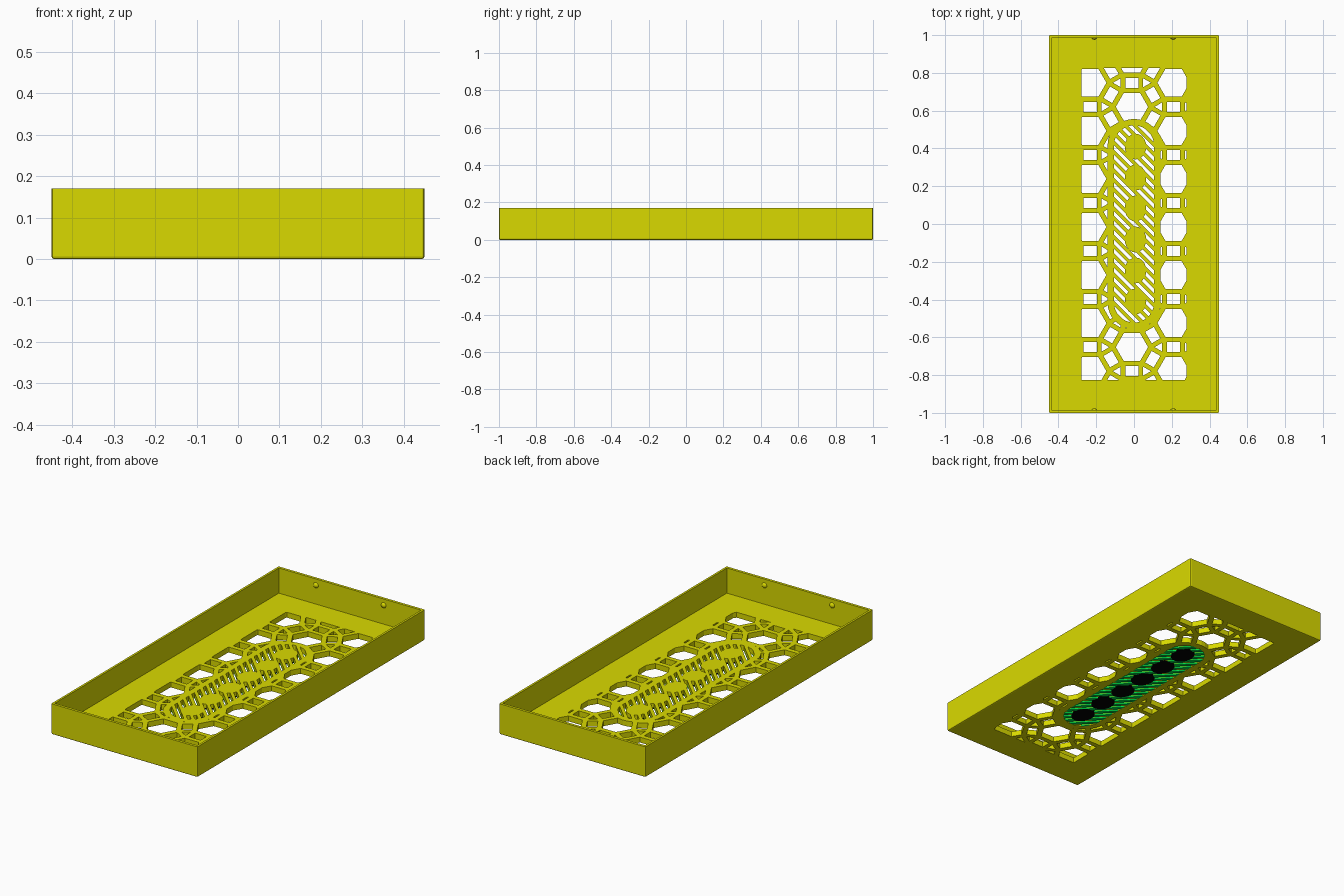
import bpy, bmesh, math
from mathutils import Vector

if "Cube" in bpy.data.objects:
    bpy.data.objects.remove(bpy.data.objects["Cube"])

W, L, H = 0.45, 1.0, 0.17                # half width, half length, height
WALL, END, FLOOR = 0.012, 0.015, 0.03    # side wall, end wall, floor thickness
INLAY = 0.008                            # thickness of the coloured underside


def material(name, rgb):
    m = bpy.data.materials.new(name)
    m.diffuse_color = (*rgb, 1)
    m.use_nodes = True
    m.node_tree.nodes["Principled BSDF"].inputs["Base Color"].default_value = m.diffuse_color
    return m


yellow = material("yellow", (0.70, 0.70, 0.0))
green = material("green", (0.0, 0.70, 0.06))
black = material("black", (0.0, 0.0, 0.0))


def prism(bm, pts, z0, z1):
    """Upright solid from a 2D outline (counter-clockwise)."""
    lo = [bm.verts.new((x, y, z0)) for x, y in pts]
    hi = [bm.verts.new((x, y, z1)) for x, y in pts]
    bm.faces.new(lo[::-1])
    bm.faces.new(hi)
    n = len(pts)
    for i in range(n):
        j = (i + 1) % n
        bm.faces.new((lo[i], lo[j], hi[j], hi[i]))


def solid(name, outlines, z0, z1, mat=yellow):
    bm = bmesh.new()
    for pts in outlines:
        prism(bm, pts, z0, z1)
    me = bpy.data.meshes.new(name)
    bm.to_mesh(me)
    bm.free()
    ob = bpy.data.objects.new(name, me)
    bpy.context.collection.objects.link(ob)
    me.materials.append(mat)
    return ob


def boolean(ob, tool, operation):
    """Apply a boolean and throw the tool away."""
    mod = ob.modifiers.new("cut", 'BOOLEAN')
    mod.object, mod.operation, mod.solver = tool, operation, 'EXACT'
    bpy.context.view_layer.update()
    dg = bpy.context.evaluated_depsgraph_get()
    me = bpy.data.meshes.new_from_object(ob.evaluated_get(dg))
    ob.modifiers.clear()
    ob.data = me
    bpy.data.objects.remove(tool)


def rect(hx, hy, cx=0, cy=0, a=0):
    c, s = math.cos(a), math.sin(a)
    return [(cx + x * c - y * s, cy + x * s + y * c)
            for x, y in ((-hx, -hy), (hx, -hy), (hx, hy), (-hx, hy))]


def ngon(n, r, cx, cy, a=0, stretch=1):
    return [(cx + r * math.cos(a + math.tau * i / n),
             cy + stretch * r * math.sin(a + math.tau * i / n)) for i in range(n)]


def capsule(r, half, n=16):
    pts = []
    for i in range(2 * n + 2):
        k = i if i <= n else i - 1
        a = math.pi * k / n
        pts.append((r * math.cos(a), r * math.sin(a) + (half - r) * (1 if i <= n else -1)))
    return pts


# Tray body: outer block with softened lower edges, hollowed from above
tray = solid("tray", [rect(W, L)], 0, H)
bm = bmesh.new()
bm.from_mesh(tray.data)
low = [e for e in bm.edges if min(v.co.z for v in e.verts) < 0.001]
bmesh.ops.bevel(bm, geom=low, offset=0.006, segments=2, profile=0.5, affect='EDGES')
bm.to_mesh(tray.data)
bm.free()
boolean(tray, solid("hollow", [rect(W - WALL, L - END)], FLOOR, H + 0.1), 'DIFFERENCE')

# Lattice openings: hexagons, squares and triangles on a hexagonal grid
PITCH = 0.2545
holes = []
for i in range(-2, 3):
    for j in range(-8, 5):
        cx = -0.011 + PITCH * math.sqrt(0.75) * i
        cy = 0.6205 + PITCH * (j + (i % 2) / 2)
        holes.append(ngon(6, 0.074 / math.cos(math.pi / 6), cx, cy))
        for deg in (30, 90, 150):
            a = math.radians(deg)
            holes.append(rect(0.0265, 0.035, cx + PITCH / 2 * math.cos(a),
                              cy + PITCH / 2 * math.sin(a), a))
        for side, turn in ((1, math.pi), (-1, 0)):
            holes.append(ngon(3, 0.027, cx + side * PITCH / math.sqrt(3), cy, turn))
lattice = solid("lattice_cutter", holes, -0.05, FLOOR + 0.05)
zone = solid("lattice_zone", [rect(0.278, 0.827)], -0.03, FLOOR + 0.03)
boolean(zone, solid("ring_keep", [capsule(0.14, 0.556)], -0.1, 0.2), 'DIFFERENCE')
boolean(lattice, zone, 'INTERSECT')
boolean(tray, lattice, 'DIFFERENCE')

# Diagonal slits in the middle of the floor, kept clear of the central blocks
R, HALF = 0.106, 0.522
blocks = [ngon(20, 0.057, 0.008, -0.41 + 0.164 * k, 0, 1.2) for k in range(6)]
slits = [rect(0.4, 0.0085, 0, -0.75 + 0.05 * k, -math.pi / 4) for k in range(31)]
slit_cutter = solid("slit_cutter", slits, -0.05, 0.1)
boolean(slit_cutter, solid("slit_zone", [capsule(R, HALF)], -0.04, 0.09), 'INTERSECT')
boolean(slit_cutter, solid("block_keep", blocks, -0.1, 0.2), 'DIFFERENCE')
boolean(tray, slit_cutter, 'DIFFERENCE')

# Recess under the floor that takes the coloured inlay
boolean(tray, solid("recess_cutter", [capsule(R, HALF)], -0.05, INLAY), 'DIFFERENCE')

# Green diagonal bars of the inlay
bars = solid("inlay_bars", [capsule(R, HALF)], 0, INLAY, green)
boolean(bars, solid("bar_cutter", slits, -0.05, 0.1), 'DIFFERENCE')
boolean(bars, solid("bar_block_cutter", blocks, -0.05, 0.1), 'DIFFERENCE')

# Black rounded blocks of the inlay
solid("inlay_blocks", blocks, 0, INLAY, black)

# Each part keeps its own single colour
for ob, mat in ((tray, yellow), (bars, green)):
    ob.data.materials.clear()
    ob.data.materials.append(mat)
    for p in ob.data.polygons:
        p.material_index = 0

# Small snap bumps on the inside of both end walls, clipped inside the wall
bm = bmesh.new()
for x in (-0.21, 0.207):
    for y in (-1, 1):
        made = bmesh.ops.create_uvsphere(bm, u_segments=16, v_segments=10, radius=0.017)
        bmesh.ops.translate(bm, verts=made["verts"],
                            vec=Vector((x, y * (L - END + 0.007), 0.135)))
for v in bm.verts:
    v.co.y = max(-L + 0.003, min(L - 0.003, v.co.y))
for f in bm.faces:
    f.smooth = True
me = bpy.data.meshes.new("snap_bumps")
bm.to_mesh(me)
bm.free()
me.materials.append(yellow)
bpy.context.collection.objects.link(bpy.data.objects.new("snap_bumps", me))
